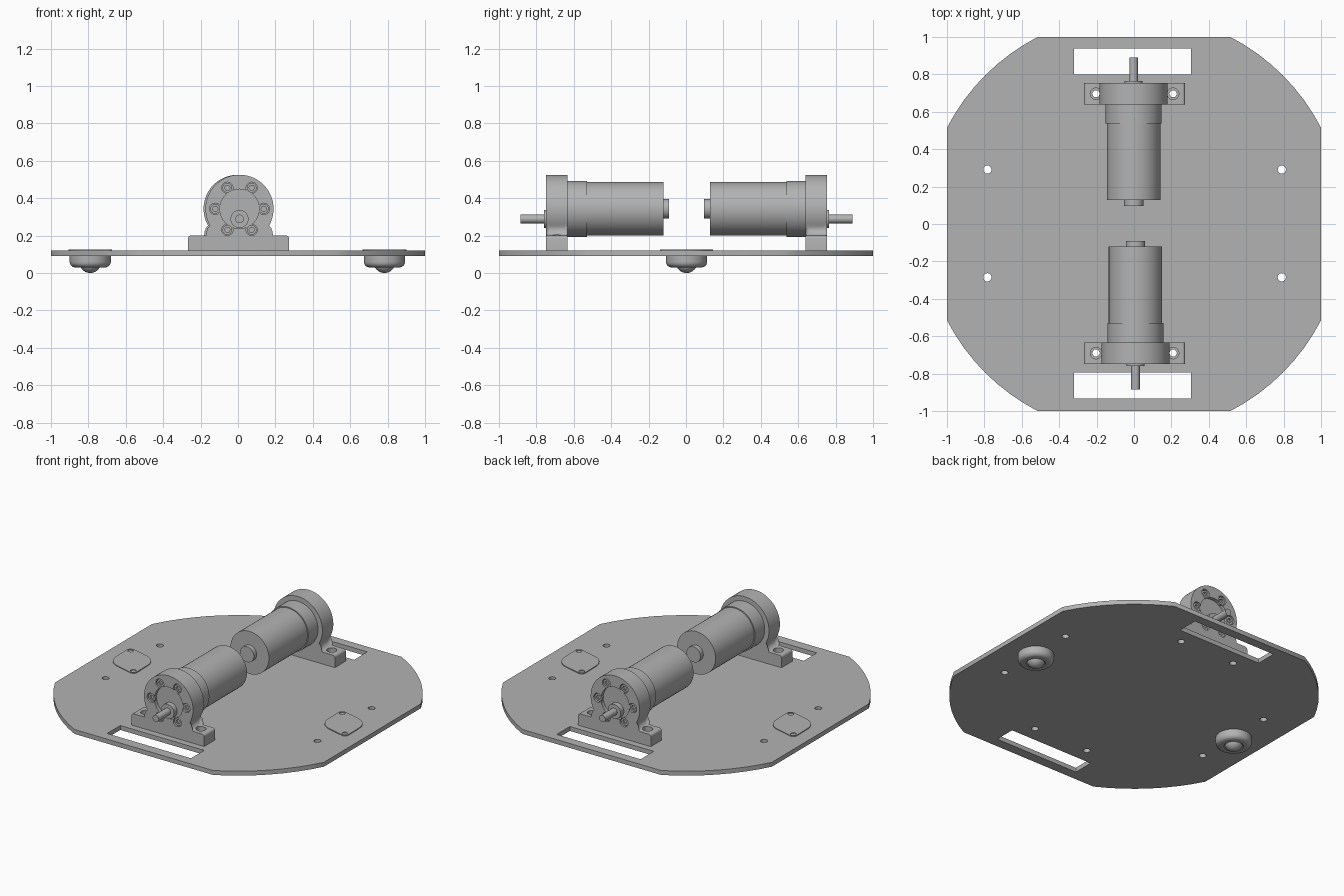
import bpy, bmesh, math
from math import sin, cos, pi, radians
from mathutils import Matrix, Vector
from mathutils.geometry import convex_hull_2d

if "Cube" in bpy.data.objects:
    bpy.data.objects.remove(bpy.data.objects["Cube"])

grey = bpy.data.materials.new("plain_grey")
grey.use_nodes = True
grey.diffuse_color = (0.45, 0.45, 0.45, 1)
grey.node_tree.nodes["Principled BSDF"].inputs["Base Color"].default_value = grey.diffuse_color

UP = Matrix.Identity(4)
ALONG_Y = Matrix.Rotation(-pi / 2, 4, 'X')


def finish(name, bm):
    bmesh.ops.recalc_face_normals(bm, faces=bm.faces)
    mesh = bpy.data.meshes.new(name)
    bm.to_mesh(mesh)
    bm.free()
    mesh.materials.append(grey)
    obj = bpy.data.objects.new(name, mesh)
    bpy.context.collection.objects.link(obj)
    return obj


def activate(obj):
    bpy.ops.object.select_all(action='DESELECT')
    obj.select_set(True)
    bpy.context.view_layer.objects.active = obj


def smooth(obj):
    activate(obj)
    bpy.ops.object.shade_smooth_by_angle(angle=radians(32))
    return obj


def lathe(name, profile, at=(0, 0, 0), turn=UP, sides=48):
    """Turn (radius, height) points about the z axis, then rotate and place."""
    bm = bmesh.new()
    rings = [[bm.verts.new((r * cos(2 * pi * i / sides), r * sin(2 * pi * i / sides), h))
              for i in range(sides)] for r, h in profile]
    for a, b in zip(rings, rings[1:]):
        for i in range(sides):
            j = (i + 1) % sides
            bm.faces.new((a[i], a[j], b[j], b[i]))
    for end, (r, h) in ((rings[0], profile[0]), (rings[-1], profile[-1])):
        if r > 0:
            bm.faces.new(end)
    bmesh.ops.remove_doubles(bm, verts=bm.verts, dist=1e-6)
    bm.transform(Matrix.Translation(at) @ turn)
    return finish(name, bm)


def rod(name, r, lo, hi, at=(0, 0, 0), turn=UP, sides=48):
    return lathe(name, [(r, lo), (r, hi)], at, turn, sides)


def prism(name, outline, lo, hi, to3d, bevel_above=None):
    """Extrude a 2D outline; to3d maps (u, v, depth) to a point."""
    bm = bmesh.new()
    a = [bm.verts.new(to3d(u, v, lo)) for u, v in outline]
    b = [bm.verts.new(to3d(u, v, hi)) for u, v in outline]
    caps = [bm.faces.new(a), bm.faces.new(b)]
    n = len(a)
    for i in range(n):
        j = (i + 1) % n
        bm.faces.new((a[i], a[j], b[j], b[i]))
    if bevel_above is not None:
        rim = [e for f in caps for e in f.edges
               if all(v.co.z > bevel_above for v in e.verts)]
        bmesh.ops.bevel(bm, geom=rim, offset=0.018, segments=4, profile=0.5, affect='EDGES')
    return finish(name, bm)


def cut(target, *cutters):
    for c in cutters:
        activate(target)
        mod = target.modifiers.new("cut", 'BOOLEAN')
        mod.operation, mod.solver, mod.object = 'DIFFERENCE', 'EXACT', c
        bpy.ops.object.modifier_apply(modifier=mod.name)
        bpy.data.objects.remove(c)


def arc(cx, cy, r, start, end, steps):
    return [(cx + r * cos(radians(start + (end - start) * i / steps)),
             cy + r * sin(radians(start + (end - start) * i / steps))) for i in range(steps + 1)]


flat = lambda u, v, d: (u, v, d)
upright = lambda u, v, d: (u, d, v)
BOTTOM, TOP = 0.09, 0.12
PX, PY = 0.003, 0.003          # pivot about which the two drive units mirror

# Base plate: square with rounded-off corners, slots and holes
tip = math.degrees(math.atan2(0.515, 1))
outline = []
for q in range(4):
    outline += arc(0, 0, math.hypot(1, 0.515), q * 90 + tip, q * 90 + 90 - tip, 8)
base_plate = prism("base_plate", outline, BOTTOM, TOP, flat)
for s in (-1, 1):
    y = PY + s * 0.866
    slot = [(-0.32, y - 0.07), (0.304, y - 0.07), (0.304, y + 0.07), (-0.32, y + 0.07)]
    cut(base_plate, prism("slot", slot, 0, 0.3, flat))
    for t in (-1, 1):
        cut(base_plate,
            rod("hole", 0.022, 0, 0.3, (PX + s * 0.787, PY + t * 0.288, 0), sides=24),
            rod("hole", 0.022, 0, 0.3, (PX + s * 0.206, PY + t * 0.693, 0), sides=24))
smooth(base_plate)

# Ball casters: flange on top, rounded housing and ball below
for side, cx in (("right", -0.79), ("left", 0.783)):
    pts = arc(cx, PY, 0.115, 0, 360, 48)
    tabs = [(cx - 0.09, PY + 0.114), (cx + 0.09, PY - 0.114)]
    for tx, ty in tabs:
        pts += arc(tx, ty, 0.027, 0, 360, 24)
    hull = [pts[i] for i in convex_hull_2d([Vector(p) for p in pts])]
    flange = prism(side + "_caster_flange", hull, TOP - 0.002, 0.126, flat)
    for tx, ty in tabs:
        cut(flange, rod("hole", 0.018, 0.121, 0.3, (tx, ty, 0), sides=24))
    smooth(flange)
    shell = [(0, 0.035), (0.055, 0.035), (0.06, 0.03)]
    shell += arc(0.08, 0.06, 0.03, -90, 0, 6) + [(0.11, 0.095), (0, 0.095)]
    smooth(lathe(side + "_caster_housing", shell, (cx, PY, 0)))
    ball = [(max(0, r), z) for r, z in arc(0, 0.058, 0.058, -90, 0, 10)] + [(0, 0.058)]
    smooth(lathe(side + "_caster_ball", ball, (cx, PY, 0)))

# Drive unit, built for the front about the pivot
MX, MZ, R, FIL = 0.005, 0.343, 0.182, 0.035
FRONT, REAR = -0.752, -0.636
unit = []

# Clamp bracket: foot blending into a ring
dz = MZ - TOP - 0.08 - FIL
dx = math.sqrt((R + FIL) ** 2 - dz ** 2)
ang = math.degrees(math.asin(dz / (R + FIL)))
foot = 0.2
profile = [(-0.27, TOP), (0.27, TOP)] + arc(0.255, foot - 0.015, 0.015, 0, 90, 4)
profile += arc(MX + dx, foot + FIL, FIL, 270, 180 - ang, 8)
profile += arc(MX, MZ, R, -ang, 180 + ang, 48)[1:-1]
profile += arc(MX - dx, foot + FIL, FIL, ang, -90, 8)
profile += arc(-0.255, foot - 0.015, 0.015, 90, 180, 4)
bracket = prism("motor_bracket", profile, FRONT, REAR, upright, foot + 0.004)
cut(bracket, rod("bore", 0.105, -0.9, -0.6, (MX, 0, MZ), ALONG_Y))
screw_spots = [(MX + 0.13 * cos(k * pi / 3), MZ + 0.13 * sin(k * pi / 3)) for k in range(6)]
for x, z in screw_spots:
    cut(bracket, rod("counterbore", 0.03, -0.9, FRONT + 0.025, (x, 0, z), ALONG_Y, 24))
for s in (-1, 1):
    spot = (s * 0.206, -0.693, 0)
    cut(bracket, rod("recess", 0.031, 0.165, 0.23, spot, sides=24),
        rod("hex_hole", 0.021, 0.05, 0.3, spot, sides=6))
unit.append(bracket)

# Gear head screws with hexagonal sockets
for x, z in screw_spots:
    head = rod("gearbox_screw", 0.026, FRONT + 0.008, FRONT + 0.03, (x, 0, z), ALONG_Y, 24)
    cut(head, rod("socket", 0.015, -0.9, FRONT + 0.02, (x, 0, z), ALONG_Y, 6))
    unit.append(head)

# Motor parts, from the gearbox face to the rear cap
for name, r, lo, hi, z in (
        ("gearbox", 0.15, FRONT + 0.024, -0.533, MZ),
        ("motor_body", 0.143, -0.54, -0.124, MZ),
        ("motor_rear_cap", 0.052, -0.13, -0.094, MZ),
        ("shaft_boss", 0.048, -0.762, -0.72, 0.289),
        ("output_shaft", 0.023, -0.888, -0.74, 0.289)):
    unit.append(rod(name, r, lo, hi, (MX, 0, z), ALONG_Y))

# Place the front unit and a turned copy at the back
place = Matrix.Translation((PX, PY, 0))
for obj in unit:
    smooth(obj)
    twin = obj.copy()
    bpy.context.collection.objects.link(twin)
    twin.name = "back_" + obj.name
    obj.name = "front_" + obj.name
    obj.matrix_world = place
    twin.matrix_world = place @ Matrix.Rotation(pi, 4, 'Z')
